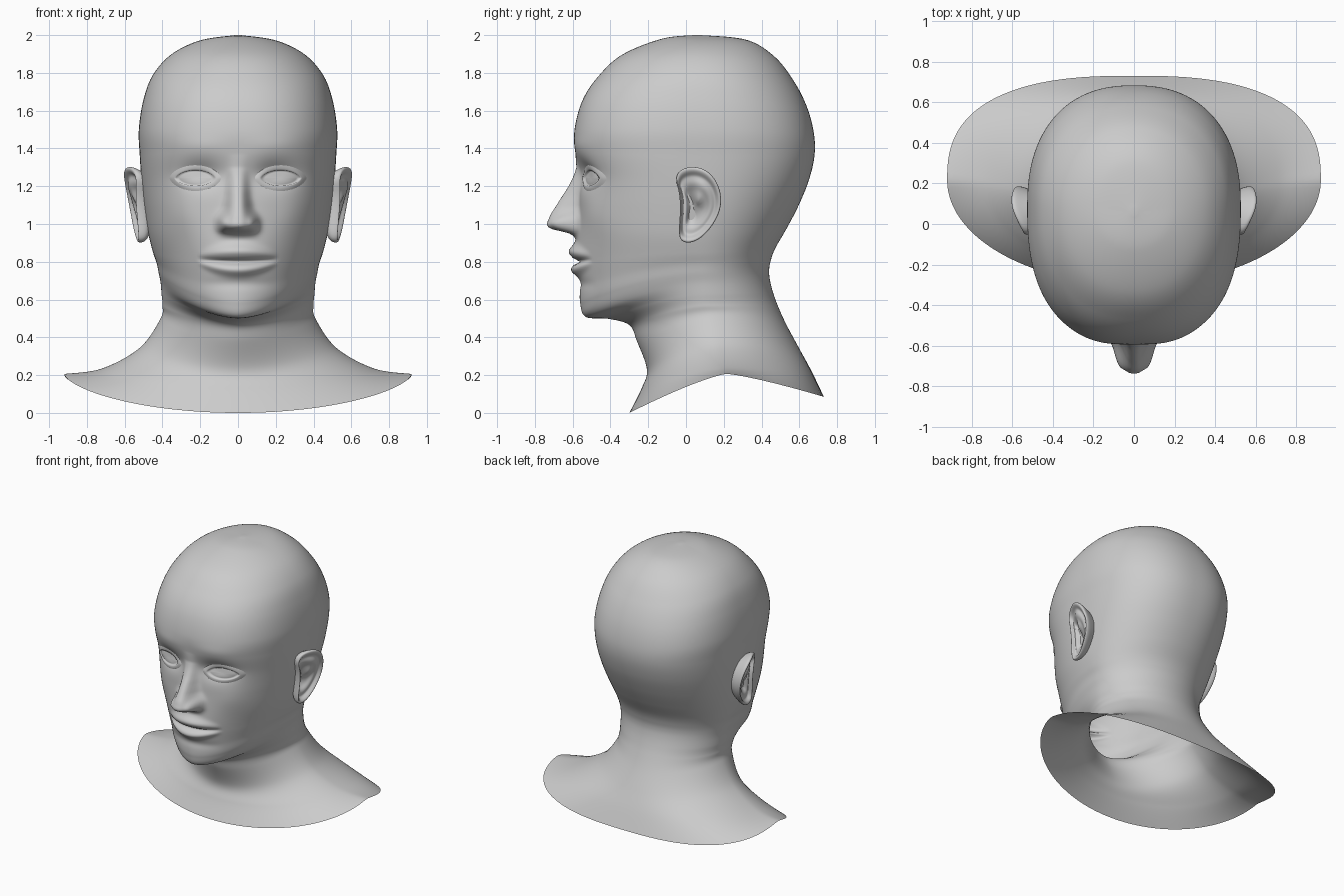
import bpy
from math import sin, cos, pi, exp, sqrt
from mathutils import Vector
from mathutils.bvhtree import BVHTree

if "Cube" in bpy.data.objects:
    bpy.data.objects.remove(bpy.data.objects["Cube"])


def g(d, s):
    return exp(-(d / s) ** 2)


def table(v, pts):
    """Linear lookup in a list of (key, value) with falling keys."""
    if v >= pts[0][0]:
        return pts[0][1]
    for (a, p), (b, q) in zip(pts, pts[1:]):
        if v >= b:
            return p + (q - p) * (a - v) / (a - b)
    return pts[-1][1]


def loft(name, rings, cap_first=False, cap_last=False, mirror=False, subdiv=0):
    """Skin closed rings of equal length into one smooth object."""
    n = len(rings[0])
    verts = [p for r in rings for p in r]
    faces = [(i * n + j, (i + 1) * n + j, (i + 1) * n + (j + 1) % n, i * n + (j + 1) % n)
             for i in range(len(rings) - 1) for j in range(n)]
    if cap_first:
        faces.append(tuple(range(n)))
    if cap_last:
        faces.append(tuple(reversed(range(len(verts) - n, len(verts)))))
    me = bpy.data.meshes.new(name)
    me.from_pydata(verts, [], faces)
    me.shade_smooth()
    ob = bpy.data.objects.new(name, me)
    bpy.context.collection.objects.link(ob)
    if mirror:
        ob.modifiers.new("mirror", "MIRROR").use_mirror_merge = False
    if subdiv:
        m = ob.modifiers.new("subdivision", "SUBSURF")
        m.levels = m.render_levels = subdiv
    return verts, faces


# Head, neck and shoulders: front y, z; half width; side y, z; back y, z
SECTIONS = [
    (.04, 2.0, .015, .06, 2.0, .08, 2.0),
    (-.13, 1.98, .2, .08, 1.972, .32, 1.975),
    (-.34, 1.895, .35, .08, 1.9, .47, 1.885),
    (-.47, 1.775, .45, .08, 1.79, .575, 1.75),
    (-.55, 1.65, .50, .08, 1.66, .642, 1.615),
    (-.59, 1.5, .525, .08, 1.5, .677, 1.48),
    (-.585, 1.38, .52, .08, 1.36, .68, 1.36),
    (-.565, 1.25, .51, .08, 1.22, .65, 1.23),
    (-.57, 1.1, .495, .07, 1.08, .597, 1.1),
    (-.575, .95, .475, .06, .95, .535, .98),
    (-.565, .80, .45, .07, .85, .472, .87),
    (-.56, .68, .43, .08, .79, .447, .80),
    (-.56, .58, .42, .08, .74, .44, .75),
    (-.53, .508, .41, .09, .69, .445, .70),
    (-.41, .498, .405, .1, .63, .46, .64),
    (-.30, .465, .40, .11, .57, .485, .57),
    (-.26, .38, .41, .14, .5, .53, .47),
    (-.207, .23, .52, .17, .345, .60, .34),
    (-.235, .13, .72, .2, .235, .665, .22),
    (-.30, 0, .92, .215, .207, .73, .085),
]
NOSE_HEIGHT = [(1.37, 0), (1.3, .01), (1.2, .057), (1.1, .115), (1.05, .145), (1.0, .162),
               (.985, .155), (.972, .13), (.955, .05), (.943, .02), (.92, 0)]
NOSE_WIDTH = [(1.32, .045), (1.15, .052), (1.09, .06), (1.03, .078), (.96, .08)]


def face_relief(x, z):
    """Forward/backward push that shapes the face."""
    x = abs(x)
    d = -table(z, NOSE_HEIGHT) * exp(-(x / table(z, NOSE_WIDTH)) ** 3)
    d -= .06 * g(x - .08, .028) * g(z - 1.005, .04)         # nostril wings
    d += .042 * g(x - .2, .11) * g(z - 1.26, .065)          # eye socket
    d -= .008 * g(x - .2, .15) * g(z - 1.41, .05)           # brow
    d -= .012 * g(x - .3, .10) * g(z - 1.05, .10)           # cheek
    d -= .022 * g(x, .2) * g(z - .82, .11)                  # muzzle
    e = max(0, 1 - (x / .21) ** 2)
    s = .4 + .6 * e                                         # lips thin out sideways
    m = z - .80 - .012 * (1 - e)
    d -= e * (.032 * g(m - .055 * s, .035 * s) + .03 * g(m + .045 * s, .03 * s))
    d += .03 * sqrt(e) * s * g(m, .012)                     # mouth line
    d += .008 * e * g(z - .685, .03)                        # chin dip
    return d


def spline(t):
    """Catmull-Rom blend of the section table."""
    last = len(SECTIONS) - 1
    i = min(int(t), last - 1)
    u = t - i
    a, b, c, d = (SECTIONS[max(0, min(last, k))] for k in range(i - 1, i + 3))
    return [.5 * (2 * q + (r - p) * u + (2 * p - 5 * q + 4 * r - s) * u * u
                  + (3 * q - p - 3 * r + s) * u ** 3) for p, q, r, s in zip(a, b, c, d)]


def head_ring(t, cols=160):
    fy, fz, w, sy, sz, by, bz = spline(t)
    n_front = 2 + .5 * g(t - 5.5, 3) - .3 * g(t - 14, 2.5)  # narrow jaw and throat
    n_back = 2 + .35 * g(t - 5.5, 3) + .6 * g(t - 19, 1.5)  # squarer shoulder edge
    fade = max(0, min(1, 13 - t))
    ring = []
    for j in range(cols):
        u = 2 * pi * j / cols
        a = u - .4 * sin(u)
        s, c = sin(a), cos(a)
        n = n_front if c > 0 else n_back
        r = (abs(s) ** n + abs(c) ** n) ** (-1 / n)
        k = abs(c) * r
        ey, ez = (fy, fz) if c > 0 else (by, bz)
        bend = 1.6 - .35 * g(t - 19, 1.5)
        x, y, z = w * s * r, sy + (ey - sy) * k, sz + (ez - sz) * k ** bend
        if c > 0 and y < -.15 and fade:
            y += face_relief(x, z) * fade
        ring.append((x, y, z))
    return ring


SUB = 14
steps = (len(SECTIONS) - 1) * SUB
head_verts, head_faces = loft("head_and_shoulders",
                              [head_ring(i / SUB) for i in range(steps + 1)], cap_first=True)
skin = BVHTree.FromPolygons(head_verts, head_faces)


# Eyes with lids, laid on the face surface
def eye_ring(scale, push, n=40):
    ring = []
    for j in range(n):
        t = -2 * pi * j / n
        x = .226 + .103 * cos(t) * scale
        z = 1.243 + .041 * sin(t) * abs(sin(t)) ** .25 * (scale if scale < 1 else 1 + (scale - 1) * 2)
        hit = skin.ray_cast(Vector((x, -2, z)), Vector((0, 1, 0)))[0]
        ring.append((x, (hit.y if hit else -.45) + push, z))
    return ring


EYE = [(1.4, .004), (1.25, -.005), (1.1, -.011), (1.0, -.012), (.97, -.003),
       (.8, -.008), (.55, -.013), (.3, -.016), (.08, -.017)]
loft("eyes", [eye_ring(s, p) for s, p in EYE], cap_last=True, mirror=True)

# Ears: outline in side view (y, z), front top round to the lobe
OUTLINE = [(-.035, 1.17), (-.058, 1.23), (-.045, 1.28), (.005, 1.305), (.075, 1.305), (.14, 1.265),
           (.183, 1.19), (.192, 1.1), (.162, 1.02), (.11, .95), (.06, .91), (.01, .895),
           (-.035, .91), (-.04, .97), (-.03, 1.07)]


def ear_ring(scale, lift):
    ring = []
    for y, z in OUTLINE:
        back = max(0, min(1, (y + .06) / .16))
        rim = .515 + .018 * back + .068 * (.25 + .75 * back) * max(0, (z - .9) / .38)
        x = .47 if lift is None else rim + lift
        ring.append((x, .05 + (y - .05) * scale, 1.09 + (z - 1.09) * scale))
    return ring


EAR = [(.78, None), (.95, -.035), (1.0, -.008), (.98, .008), (.9, .008), (.83, -.006),
       (.76, -.02), (.64, -.012), (.52, -.018), (.4, -.036), (.15, -.042)]
loft("ears", [ear_ring(s, l) for s, l in EAR], cap_last=True, mirror=True, subdiv=2)
